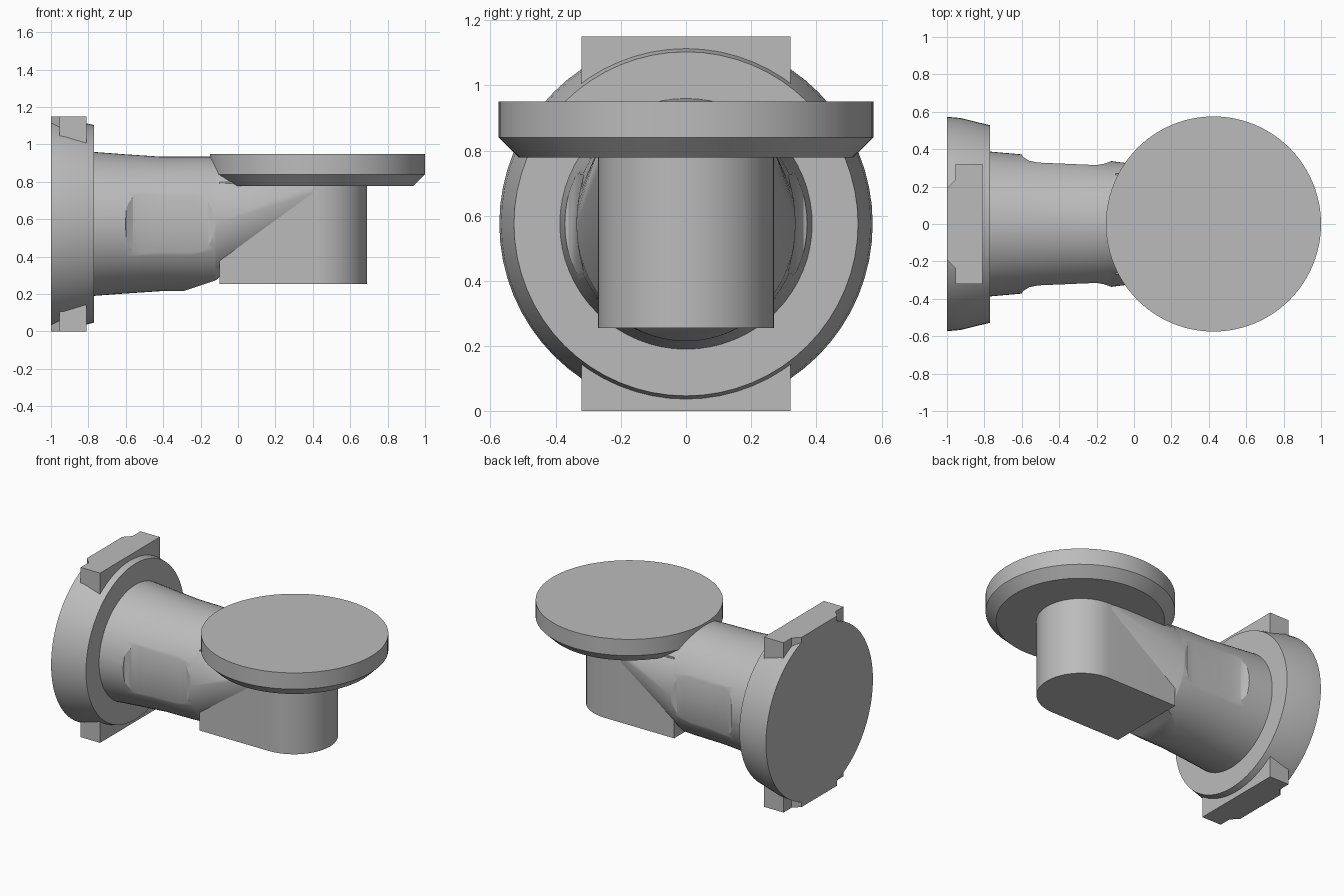
import bpy, bmesh
from math import sin, cos, pi, radians

old = bpy.data.objects.get("Cube")
if old:
    bpy.data.objects.remove(old, do_unlink=True)

AXIS_Z = 0.575

grey = bpy.data.materials.new("plain grey")
grey.use_nodes = True
colour = (0.5, 0.5, 0.5, 1)
grey.diffuse_color = colour
grey.node_tree.nodes["Principled BSDF"].inputs["Base Color"].default_value = colour


def finish(name, bm):
    bmesh.ops.recalc_face_normals(bm, faces=bm.faces)
    mesh = bpy.data.meshes.new(name)
    bm.to_mesh(mesh)
    bm.free()
    mesh.materials.append(grey)
    obj = bpy.data.objects.new(name, mesh)
    bpy.context.collection.objects.link(obj)
    return obj


def activate(obj):
    bpy.ops.object.select_all(action='DESELECT')
    obj.select_set(True)
    bpy.context.view_layer.objects.active = obj


def smooth(obj, angle=28):
    activate(obj)
    bpy.ops.object.shade_smooth_by_angle(angle=radians(angle))


def loft(name, rings):
    """Closed skin over rings of equal point count."""
    bm = bmesh.new()
    loops = [[bm.verts.new(p) for p in ring] for ring in rings]
    n = len(loops[0])
    for a, b in zip(loops, loops[1:]):
        for i in range(n):
            j = (i + 1) % n
            bm.faces.new((a[i], a[j], b[j], b[i]))
    bm.faces.new(loops[0])
    bm.faces.new(loops[-1])
    return finish(name, bm)


def ring_x(x, ry, rz, n=64):
    return [(x, ry * cos(2 * pi * i / n), AXIS_Z + rz * sin(2 * pi * i / n)) for i in range(n)]


def ring_z(x, r, z, n=96):
    return [(x + r * cos(2 * pi * i / n), r * sin(2 * pi * i / n), z) for i in range(n)]


def prism_z(name, pts, z0, z1):
    return loft(name, [[(x, y, z) for x, y in pts] for z in (z0, z1)])


def prism_y(name, pts, y0, y1):
    return loft(name, [[(x, y, z) for x, z in pts] for y in (y0, y1)])


def cut(obj, cutter):
    mod = obj.modifiers.new("cut", 'BOOLEAN')
    mod.operation = 'DIFFERENCE'
    mod.solver = 'EXACT'
    mod.object = cutter
    activate(obj)
    bpy.ops.object.modifier_apply(modifier=mod.name)
    bpy.data.objects.remove(cutter, do_unlink=True)


# Round flange with a tapered rim
flange = loft("flange", [ring_x(x, r, r) for x, r in
                         ((-1, 0.573), (-0.93, 0.567), (-0.77, 0.528))])
smooth(flange)

# Stepped locking lugs above and below the flange
half = [(-1, 0.19), (-0.955, 0.235), (-0.955, 0.32), (-0.81, 0.32)]
outline = half + [(x, -y) for x, y in reversed(half)]
prism_z("upper_lug", outline, 1.0, 1.15)
prism_z("lower_lug", outline, 0, 0.15)

# Neck tapering away from the flange
neck = loft("neck", [ring_x(*s) for s in
                     ((-0.8, 0.39, 0.387), (-0.6, 0.372, 0.372),
                      (-0.42, 0.358, 0.36), (-0.25, 0.35, 0.36), (-0.12, 0.336, 0.36))])
# Flat grip pockets on both sides
for s in (1, -1):
    pocket = [(-0.61, 0.39), (-0.595, 0.36), (-0.56, 0.338), (-0.51, 0.328),
              (-0.2, 0.315), (-0.16, 0.322), (-0.11, 0.34), (-0.11, 0.6), (-0.61, 0.6)]
    cut(neck, prism_z("pocket_cutter", [(x, s * y) for x, y in pocket], 0.25, 0.9))
# Sloped relief under the neck end
cut(neck, prism_y("relief_cutter",
                  [(-0.3, 0.213), (-0.08, 0.286), (-0.08, 0.1), (-0.3, 0.1)], -0.5, 0.5))
smooth(neck)

# Blend from the round neck to the upright outlet
bm = bmesh.new()
for x, y, z in ring_x(-0.12, 0.336, 0.36):
    bm.verts.new((x, y, max(z, 0.273)))
for s in (1, -1):
    for z in (0.74, 0.8):
        bm.verts.new((0.4, s * 0.27, z))
bmesh.ops.remove_doubles(bm, verts=bm.verts, dist=0.0005)
hull = bmesh.ops.convex_hull(bm, input=bm.verts)
junk = {g for g in hull["geom_interior"] + hull["geom_unused"]
        if isinstance(g, bmesh.types.BMVert)}
bmesh.ops.delete(bm, geom=list(junk), context='VERTS')
smooth(finish("neck_blend", bm))

# Upright outlet with a rounded end
arc = [(0.42 + 0.27 * cos(a), 0.27 * sin(a))
       for a in [pi * (i / 32 - 0.5) for i in range(33)]]
smooth(prism_z("outlet_body", arc + [(-0.1, 0.27), (-0.1, -0.27)], 0.255, 0.8))

# Round cap plate with a chamfered underside
smooth(loft("cap_plate", [ring_z(0.425, r, z) for r, z in
                          ((0.512, 0.778), (0.575, 0.84), (0.575, 0.95))]))
